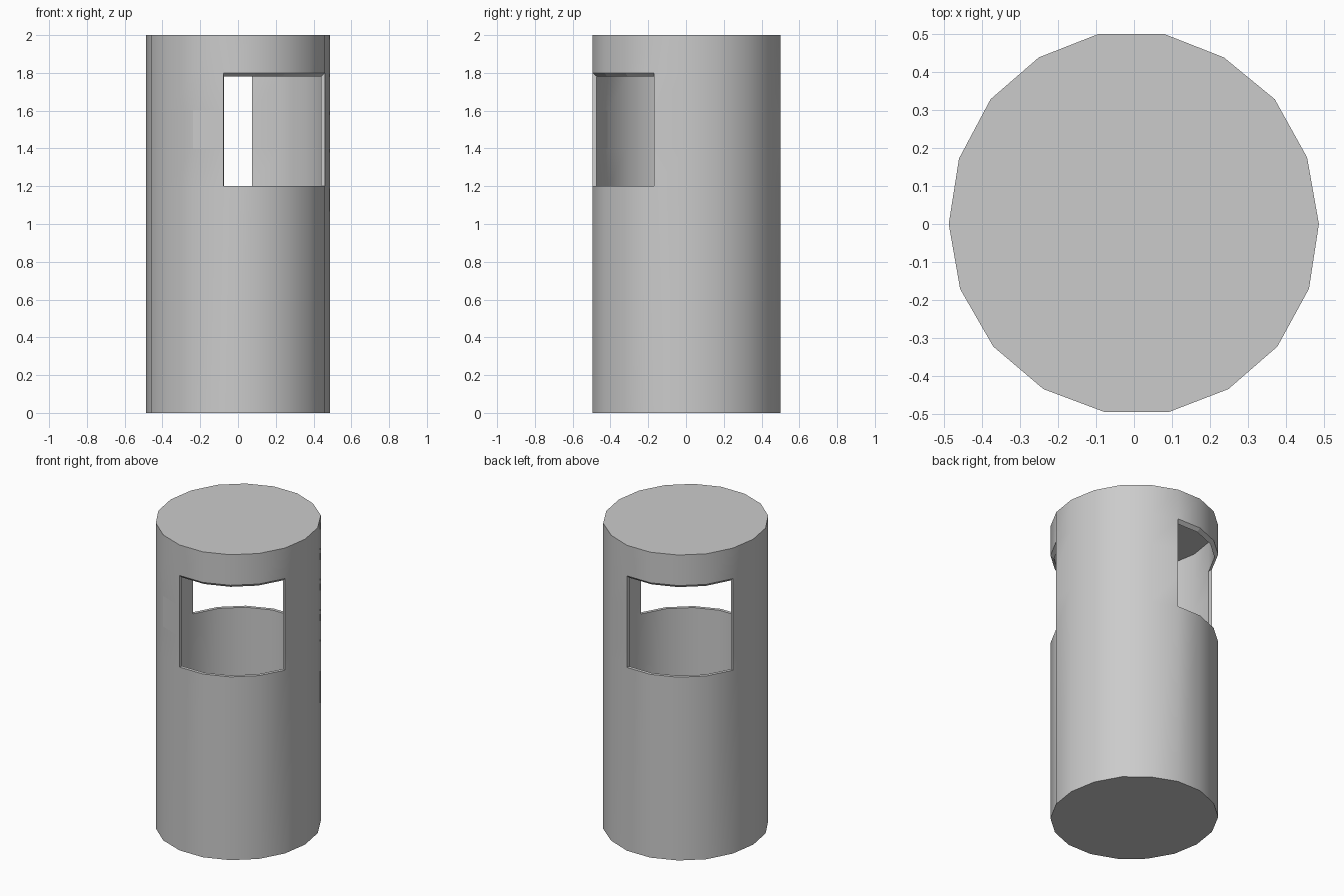
import bpy, bmesh, math

if "Cube" in bpy.data.objects:
    bpy.data.objects.remove(bpy.data.objects["Cube"])

# Slightly uneven 18-sided outline, counter-clockwise from +x
OUTLINE = [(.486, 0), (.455, .175), (.37, .328), (.236, .438), (.078, .5), (-.092, .5),
           (-.25, .438), (-.377, .328), (-.46, .172), (-.487, 0), (-.457, -.171), (-.37, -.322),
           (-.238, -.434), (-.078, -.494), (.092, -.494), (.248, -.434), (.377, -.322), (.46, -.17)]
N = len(OUTLINE)
OPEN_SIDES = {4, 5, 6, 7, 13, 14, 15, 16}   # back and front waste slots
OPEN_BANDS = {1, 2, 3}
LABEL = (2, 12)                             # flat label panel beside front slot
OUTER_Z = [0, 1.2, 1.4, 1.6, 1.8, 2]
INNER_Z = [.02, 1.2, 1.4, 1.6, 1.78, 1.98]

bm = bmesh.new()


def rings(levels, scale):
    return [[bm.verts.new((x * scale, y * scale, z)) for x, y in OUTLINE] for z in levels]


def is_open(band, side):
    return band in OPEN_BANDS and side % N in OPEN_SIDES


outer, inner = rings(OUTER_Z, 1), rings(INNER_Z, .957)

# Outer and inner walls, skipping the slots
for shell, flip in ((outer, False), (inner, True)):
    for b in range(5):
        for s in range(N):
            if is_open(b, s):
                continue
            t = (s + 1) % N
            quad = [shell[b][s], shell[b][t], shell[b + 1][t], shell[b + 1][s]]
            face = bm.faces.new(quad[::-1] if flip else quad)
            face.smooth = (b, s) != LABEL
    # Top and bottom caps
    bm.faces.new(shell[5][::-1] if flip else shell[5])
    bm.faces.new(shell[0] if flip else shell[0][::-1])

# Slot rims joining the two walls
for edge in [e for e in bm.edges if e.is_boundary and e.verts[0] in set(sum(outer, []))]:
    pairs = []
    for v in edge.verts:
        for b in range(6):
            if v in outer[b]:
                pairs.append(inner[b][outer[b].index(v)])
    bm.faces.new([edge.verts[0], edge.verts[1], pairs[1], pairs[0]])

bmesh.ops.recalc_face_normals(bm, faces=bm.faces)
for e in bm.edges:
    e.smooth = e.calc_face_angle(0) < math.radians(35)

mesh = bpy.data.meshes.new("bin_body")
bm.to_mesh(mesh)
bm.free()
bpy.context.collection.objects.link(bpy.data.objects.new("bin_body", mesh))
